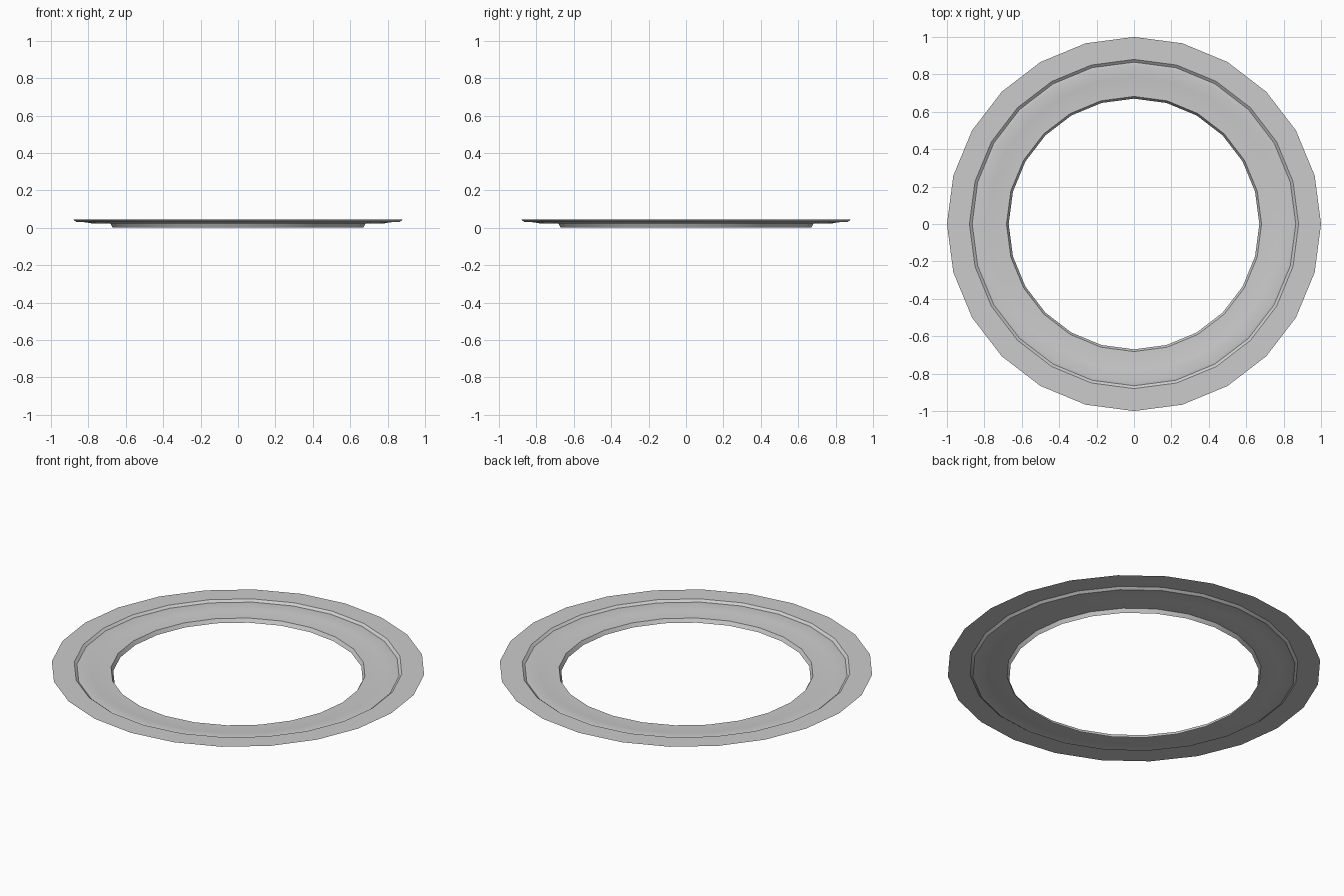
import bpy, bmesh, math

if "Cube" in bpy.data.objects:
    bpy.data.objects.remove(bpy.data.objects["Cube"])

SIDES = 24

# Radius and height from outer rim to inner lip (open thin surface)
PROFILE = [(1.0, 0.043), (0.88, 0.043), (0.865, 0.031), (0.85, 0.034),
           (0.785, 0.024), (0.682, 0.022), (0.67, 0.0)]


def lathe(name, profile, sides):
    bm = bmesh.new()
    rings = [[bm.verts.new((r * math.cos(2 * math.pi * i / sides),
                            r * math.sin(2 * math.pi * i / sides), z))
              for i in range(sides)] for r, z in profile]
    for outer, inner in zip(rings, rings[1:]):
        for i in range(sides):
            j = (i + 1) % sides
            bm.faces.new((outer[i], outer[j], inner[j], inner[i]))
    mesh = bpy.data.meshes.new(name)
    bm.to_mesh(mesh)
    bm.free()
    obj = bpy.data.objects.new(name, mesh)
    bpy.context.collection.objects.link(obj)
    return obj


# Stepped trim ring with flat flange, groove and inner lip
ring = lathe("trim_ring", PROFILE, SIDES)
bpy.context.view_layer.objects.active = ring
ring.select_set(True)
bpy.ops.object.shade_smooth_by_angle(angle=math.radians(30))
